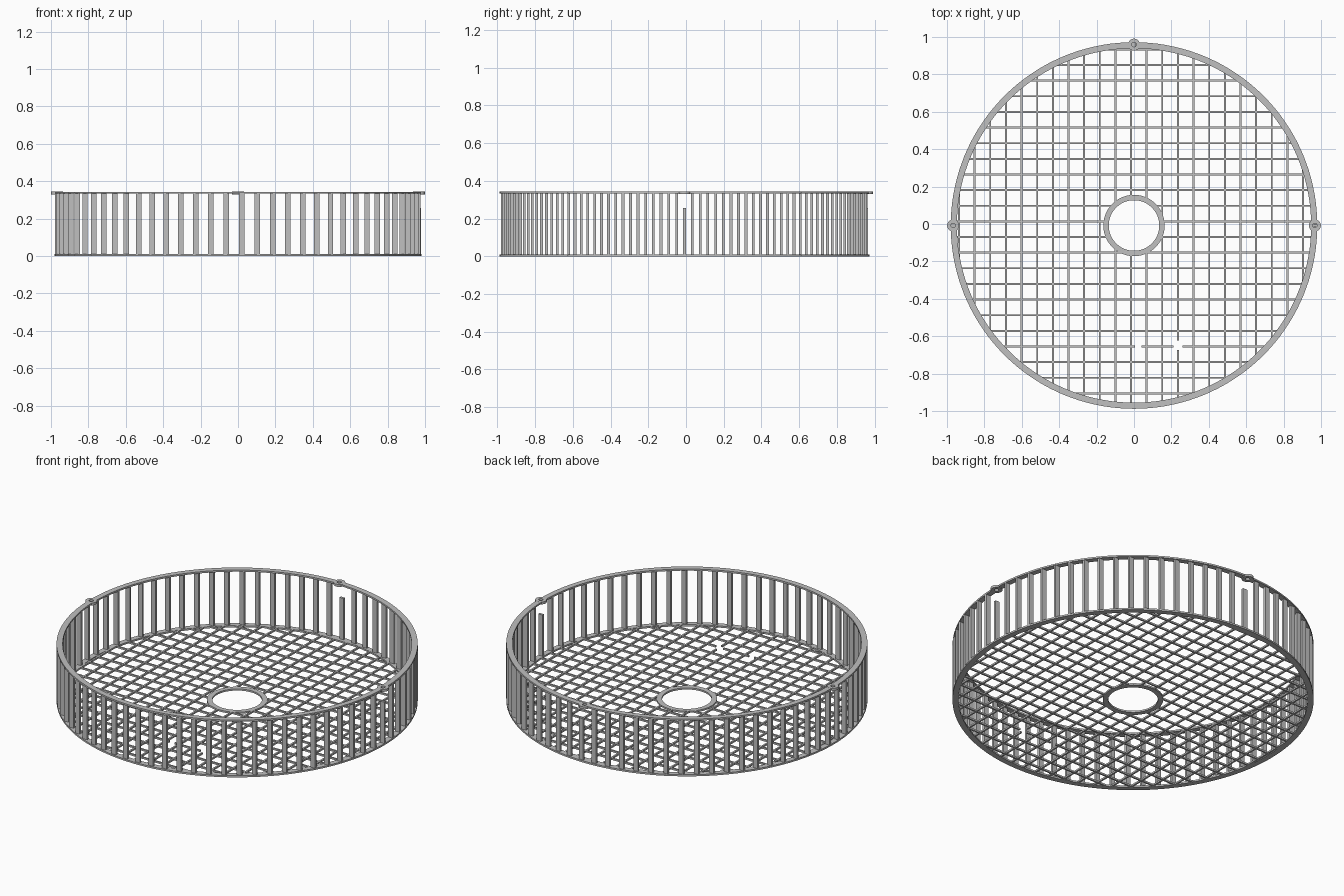
import bpy, bmesh, math
from mathutils import Matrix, Vector

if "Cube" in bpy.data.objects:
    bpy.data.objects.remove(bpy.data.objects["Cube"], do_unlink=True)

CY = -0.008                     # basket axis in y
R_OUT, R_IN = 0.98, 0.947       # rims
HUB_OUT, HUB_IN = 0.164, 0.135  # centre ring
HEIGHT, PLATE = 0.343, 0.01
TAB_R = 0.967

grey = bpy.data.materials.new("grey_metal")
grey.use_nodes = True
grey.diffuse_color = (0.53, 0.53, 0.53, 1)
grey.node_tree.nodes["Principled BSDF"].inputs["Base Color"].default_value = (0.53, 0.53, 0.53, 1)


def finish(name, bm):
    mesh = bpy.data.meshes.new(name)
    bmesh.ops.recalc_face_normals(bm, faces=bm.faces)
    bm.to_mesh(mesh)
    bm.free()
    mesh.materials.append(grey)
    obj = bpy.data.objects.new(name, mesh)
    bpy.context.collection.objects.link(obj)
    return obj


def smooth(obj):
    bpy.ops.object.select_all(action='DESELECT')
    obj.select_set(True)
    bpy.context.view_layer.objects.active = obj
    bpy.ops.object.shade_smooth_by_angle(angle=math.radians(35))


def add_box(bm, low, high):
    low, high = Vector(low), Vector(high)
    size = Matrix.Diagonal((*(high - low), 1))
    bmesh.ops.create_cube(bm, size=1, matrix=Matrix.Translation((low + high) / 2) @ size)


def add_cylinder(bm, x, y, z0, z1, r):
    bmesh.ops.create_cone(bm, cap_ends=True, segments=32, radius1=r, radius2=r, depth=z1 - z0,
                          matrix=Matrix.Translation((x, y, (z0 + z1) / 2)))


def ring(name, r_in, r_out, z0, z1, segments):
    # Spin a rectangular section round the basket axis
    bm = bmesh.new()
    section = [(r_in, z0), (r_out, z0), (r_out, z1), (r_in, z1)]
    loops = []
    for i in range(segments):
        a = math.tau * i / segments
        loops.append([bm.verts.new((r * math.cos(a), CY + r * math.sin(a), z)) for r, z in section])
    for i in range(segments):
        a, b = loops[i], loops[(i + 1) % segments]
        for k in range(4):
            n = (k + 1) % 4
            bm.faces.new((a[k], a[n], b[n], b[k]))
    obj = finish(name, bm)
    smooth(obj)
    return obj


# Rims and centre ring
ring("bottom_rim", R_IN, R_OUT, 0, PLATE, 144)
ring("centre_ring", HUB_IN, HUB_OUT, 0, PLATE, 64)
top_rim = ring("top_rim", R_IN, R_OUT, HEIGHT - PLATE, HEIGHT, 144)

# Screw tabs on the top rim, drilled through
tab_spots = [(TAB_R, CY), (-TAB_R, CY), (0, CY + TAB_R)]
tab_bm, drill_bm = bmesh.new(), bmesh.new()
for x, y in tab_spots:
    add_cylinder(tab_bm, x, y, HEIGHT - 0.014, HEIGHT + 0.0005, 0.032)
    add_cylinder(drill_bm, x, y, HEIGHT - 0.05, HEIGHT + 0.05, 0.012)
tabs = finish("screw_tabs", tab_bm)
smooth(tabs)
drill = finish("hole_cutter", drill_bm)
drill.hide_render = True
drill.hide_set(True)
for part in (top_rim, tabs):
    cut = part.modifiers.new("holes", 'BOOLEAN')
    cut.operation = 'DIFFERENCE'
    cut.solver = 'EXACT'
    cut.object = drill

# Upright wall slats, shortened under the tabs to clear the screws
bm = bmesh.new()
COUNT, R_SLAT = 73, 0.965
for i in range(COUNT):
    a = math.tau * i / COUNT
    x, y = R_SLAT * math.cos(a), CY + R_SLAT * math.sin(a)
    near_tab = any(math.hypot(x - tx, y - ty) < 0.03 for tx, ty in tab_spots)
    top = 0.257 if near_tab else HEIGHT - PLATE / 2
    add_box(bm, (x - 0.0145, y - 0.007, PLATE / 2), (x + 0.0145, y + 0.007, top))
finish("wall_slats", bm)


# Floor mesh: straight wires clipped by the rim, the centre ring and small breaks
def spans(offset, breaks):
    reach = math.sqrt(0.96 ** 2 - offset ** 2)
    gaps = list(breaks)
    if abs(offset) < 0.15:
        h = math.sqrt(0.15 ** 2 - offset ** 2)
        gaps.append((-h, h))
    start = -reach
    for g0, g1 in sorted(gaps):
        yield start, g0
        start = g1
    yield start, reach


PITCH, HALF = 0.0836, 0.005
across, along = bmesh.new(), bmesh.new()
for k in range(-11, 12):
    x = -0.016 + PITCH * k
    y = 0.014 + PITCH * k
    row_breaks = [(0.005, 0.04), (0.21, 0.26)] if k == -8 else []
    column_breaks = [(-0.665, -0.615)] if k == 3 else []
    for s, e in spans(y - CY, row_breaks):
        add_box(across, (s, y - HALF, 0), (e, y + HALF, PLATE))
    for s, e in spans(x, column_breaks):
        add_box(along, (x - HALF, s + CY, 0), (x + HALF, e + CY, PLATE))
finish("floor_wires_across", across)
finish("floor_wires_along", along)
